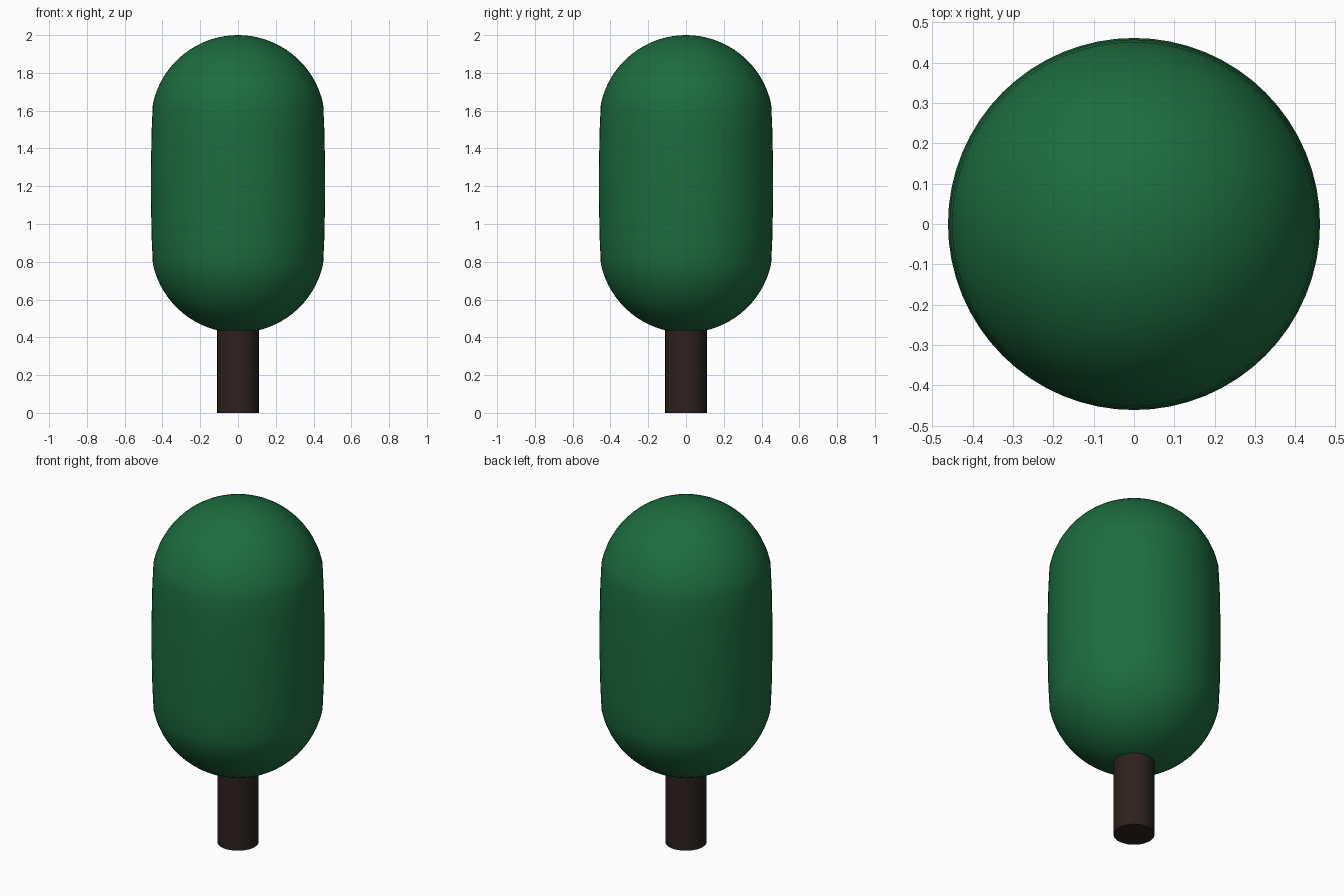
import bpy, math

if "Cube" in bpy.data.objects:
    bpy.data.objects.remove(bpy.data.objects["Cube"])


def lathe(name, profile, colour, segments=64):
    """Spin a bottom-to-top (radius, z) profile; close both ends."""
    verts, faces, rings = [], [], []
    for r, z in profile:
        start = len(verts)
        n = 1 if r < 1e-5 else segments
        for i in range(n):
            a = 2 * math.pi * i / n
            verts.append((r * math.cos(a), r * math.sin(a), z))
        rings.append([start + (i % n) for i in range(segments)])
    for low, high in zip(rings, rings[1:]):
        for i in range(segments):
            j = (i + 1) % segments
            face = [low[i], low[j], high[j], high[i]]
            faces.append(list(dict.fromkeys(face)))
    if profile[0][0] > 1e-5:
        faces.append(rings[0][::-1])
    if profile[-1][0] > 1e-5:
        faces.append(rings[-1])
    mesh = bpy.data.meshes.new(name)
    mesh.from_pydata(verts, [], faces)
    mat = bpy.data.materials.new(name + "_colour")
    mat.diffuse_color = colour
    mat.use_nodes = True
    mat.node_tree.nodes["Principled BSDF"].inputs["Base Color"].default_value = mat.diffuse_color
    mesh.materials.append(mat)
    obj = bpy.data.objects.new(name, mesh)
    bpy.context.collection.objects.link(obj)
    bpy.ops.object.select_all(action='DESELECT')
    obj.select_set(True)
    bpy.context.view_layer.objects.active = obj
    bpy.ops.object.shade_smooth_by_angle(angle=math.radians(35))
    return obj


# Foliage: sphere caps with a stretched, slightly bulging middle
R, MID, HALF = 0.461, 1.212, 0.788
upper = [(R, 0.09), (0.457, 0.29)]
for k in range(17):
    a = math.radians(12 + 78 * k / 16)
    upper.append((R * math.cos(a), HALF - R + R * math.sin(a)))
upper[-1] = (0, HALF)
profile = [(r, MID - h) for r, h in reversed(upper)] + [(r, MID + h) for r, h in upper]
lathe("foliage", profile, (0.012, 0.15, 0.05, 1))

# Trunk: plain cylinder running up into the foliage
lathe("trunk", [(0.11, 0), (0.11, 0.5)], (0.024, 0.016, 0.013, 1), 32)
